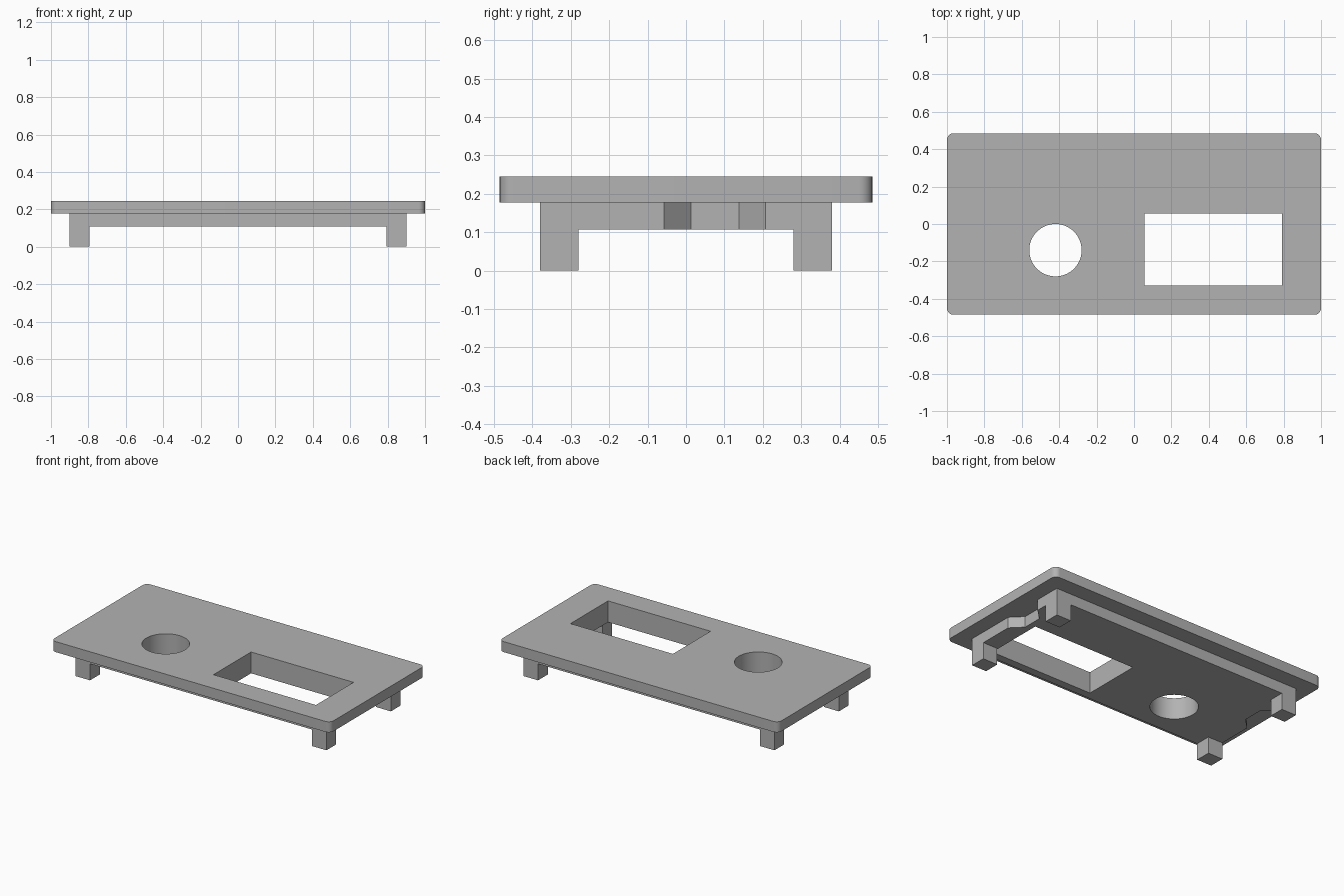
import bpy, bmesh, math

cube = bpy.data.objects.get("Cube")
if cube:
    bpy.data.objects.remove(cube, do_unlink=True)

grey = bpy.data.materials.new("mid_grey")
grey.use_nodes = True
COLOUR = (0.45, 0.45, 0.45, 1)
grey.diffuse_color = COLOUR
grey.node_tree.nodes["Principled BSDF"].inputs["Base Color"].default_value = COLOUR

Z_BODY, Z_PLATE, Z_TOP = 0.107, 0.177, 0.245


def arc(cx, cy, r, start, end, steps):
    angles = [math.radians(start + (end - start) * i / steps) for i in range(steps + 1)]
    return [(cx + r * math.cos(a), cy + r * math.sin(a)) for a in angles]


def rectangle(x0, x1, y0, y1):
    return [(x0, y0), (x1, y0), (x1, y1), (x0, y1)]


def rounded_rectangle(hx, hy, r):
    points = []
    for i, (sx, sy) in enumerate([(1, 1), (-1, 1), (-1, -1), (1, -1)]):
        points += arc(sx * (hx - r), sy * (hy - r), r, i * 90, i * 90 + 90, 8)
    return points


def slab(name, outlines, z0, z1):
    """Extrude an outline, with further outlines as through holes."""
    curve = bpy.data.curves.new(name + "_outline", "CURVE")
    curve.dimensions = "2D"
    curve.fill_mode = "BOTH"
    curve.extrude = (z1 - z0) / 2
    for points in outlines:
        spline = curve.splines.new("POLY")
        spline.points.add(len(points) - 1)
        for p, (x, y) in zip(spline.points, points):
            p.co = (x, y, 0, 1)
        spline.use_cyclic_u = True
    helper = bpy.data.objects.new(name + "_outline", curve)
    bpy.context.collection.objects.link(helper)
    depsgraph = bpy.context.evaluated_depsgraph_get()
    mesh = bpy.data.meshes.new_from_object(helper.evaluated_get(depsgraph))
    bpy.data.objects.remove(helper, do_unlink=True)
    bpy.data.curves.remove(curve)

    # Weld caps to walls and move to height
    bm = bmesh.new()
    bm.from_mesh(mesh)
    bmesh.ops.remove_doubles(bm, verts=bm.verts, dist=1e-4)
    bmesh.ops.translate(bm, verts=bm.verts, vec=(0, 0, (z0 + z1) / 2))
    bmesh.ops.recalc_face_normals(bm, faces=bm.faces)
    bm.to_mesh(mesh)
    bm.free()
    mesh.name = name
    mesh.materials.clear()
    mesh.materials.append(grey)
    obj = bpy.data.objects.new(name, mesh)
    bpy.context.collection.objects.link(obj)
    bpy.ops.object.select_all(action="DESELECT")
    obj.select_set(True)
    bpy.context.view_layer.objects.active = obj
    bpy.ops.object.shade_smooth_by_angle(angle=math.radians(30))
    return obj


# Openings through plate and body
window = rectangle(0.055, 0.79, -0.33, 0.055)
round_hole = arc(-0.42, -0.14, 0.14, 0, 360, 64)[:-1]

# Top plate with rounded corners
slab("top_plate", [rounded_rectangle(1, 0.485, 0.035), window, round_hole], Z_PLATE, Z_TOP)

# Lower body, with a tapered notch in each end
HX, HY, DEPTH = 0.9, 0.38, 0.07
end = [(HX, -HY), (HX, -0.057), (HX - DEPTH, 0.013),
       (HX - DEPTH, 0.138), (HX, 0.207), (HX, HY)]
body = end + [(-x, y) for x, y in reversed(end)]
slab("lower_body", [body, window, round_hole], Z_BODY, Z_PLATE)

# Corner feet
for side, sx in (("left", 1), ("right", -1)):
    for place, sy in (("front", -1), ("back", 1)):
        xs = sorted((sx * 0.795, sx * HX))
        ys = sorted((sy * 0.28, sy * HY))
        slab(f"{place}_{side}_foot", [rectangle(*xs, *ys)], 0, Z_BODY)
